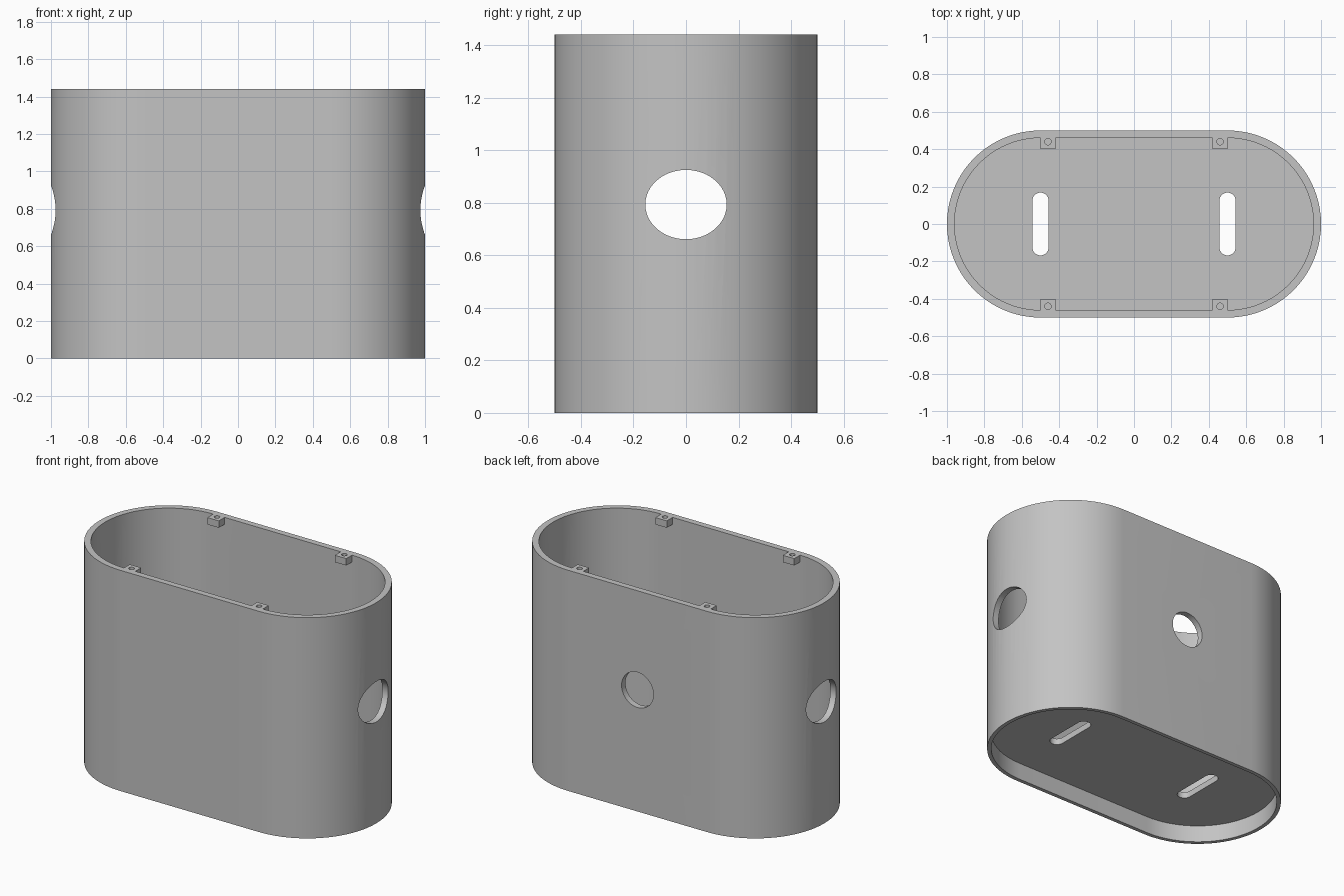
import bpy, bmesh, math

if "Cube" in bpy.data.objects:
    bpy.data.objects.remove(bpy.data.objects["Cube"], do_unlink=True)

HEIGHT, WALL, HALF = 1.44, 0.04, 0.5      # HALF: end radius and half straight run
RECESS, FLOOR_TOP, LIP = 0.11, 0.15, 0.025
HOLE_Z = 0.793

grey = bpy.data.materials.new("plain grey")
grey.use_nodes = True
grey.diffuse_color = (0.55, 0.55, 0.55, 1)
grey.node_tree.nodes["Principled BSDF"].inputs["Base Color"].default_value = grey.diffuse_color


def prism(name, outline, z0, z1):
    """Closed upright prism from a counter-clockwise outline."""
    bm = bmesh.new()
    face = bm.faces.new([bm.verts.new((x, y, z0)) for x, y in outline])
    top = bmesh.ops.extrude_face_region(bm, geom=[face])["geom"]
    verts = [g for g in top if isinstance(g, bmesh.types.BMVert)]
    bmesh.ops.translate(bm, verts=verts, vec=(0, 0, z1 - z0))
    bmesh.ops.recalc_face_normals(bm, faces=bm.faces)
    mesh = bpy.data.meshes.new(name)
    bm.to_mesh(mesh)
    bm.free()
    obj = bpy.data.objects.new(name, mesh)
    bpy.context.collection.objects.link(obj)
    mesh.materials.append(grey)
    return obj


def stadium(run, radius, steps=40):
    """Two half circles joined by straight sides along x."""
    pts = []
    for side in (1, -1):
        for i in range(steps + 1):
            a = math.pi * (i / steps - 0.5)
            pts.append((side * (run + radius * math.cos(a)), side * radius * math.sin(a)))
    return pts


def ellipse(rx, ry, steps=48):
    return [(rx * math.cos(math.tau * i / steps), ry * math.sin(math.tau * i / steps))
            for i in range(steps)]


def cut(target, cutter):
    cutter.hide_render = True
    bpy.context.view_layer.objects.active = target
    mod = target.modifiers.new("cut", 'BOOLEAN')
    mod.operation, mod.solver, mod.object = 'DIFFERENCE', 'EXACT', cutter
    bpy.ops.object.modifier_apply(modifier=mod.name)
    bpy.data.objects.remove(cutter, do_unlink=True)


def smooth(obj):
    bpy.ops.object.select_all(action='DESELECT')
    obj.select_set(True)
    bpy.context.view_layer.objects.active = obj
    bpy.ops.object.shade_smooth_by_angle(angle=math.radians(30))


# Hollow body with the floor raised above a thin bottom lip
body = prism("housing_body", stadium(HALF, HALF), 0, HEIGHT)
cut(body, prism("cavity", stadium(HALF, HALF - WALL), FLOOR_TOP, HEIGHT + 0.2))
cut(body, prism("underside_recess", stadium(HALF, HALF - LIP), -0.2, RECESS))

# Slots through the floor
for x in (-HALF, HALF):
    slot = prism("slot", [(-y + x, u) for u, y in stadium(0.125, 0.043, 16)], 0.05, 0.25)
    cut(body, slot)

# Oval hole through both rounded ends
ends = prism("end_holes", ellipse(0.132, 0.155), -1.2, 1.2)
ends.rotation_euler = (0, math.pi / 2, 0)
ends.location.z = HOLE_Z
cut(body, ends)

# Round hole in the back wall only
back = prism("back_hole", ellipse(0.115, 0.115), -0.2, 0.2)
back.rotation_euler = (math.pi / 2, 0, 0)
back.location = (0, HALF, HOLE_Z)
cut(body, back)
smooth(body)

# Screw tabs flush with the rim, each with a small hole
for x, side in ((-0.46, "right"), (0.46, "left")):
    for s, end in ((-1, "front"), (1, "back")):
        y0, y1 = sorted((s * 0.4, s * (HALF - WALL)))
        tab = prism(f"screw_tab_{end}_{side}",
                    [(x - 0.041, y0), (x + 0.041, y0), (x + 0.041, y1), (x - 0.041, y1)],
                    HEIGHT - 0.045, HEIGHT)
        hole = prism("screw_hole", ellipse(0.017, 0.017, 24), HEIGHT - 0.1, HEIGHT + 0.1)
        hole.location = (x, s * 0.44, 0)
        cut(tab, hole)
        smooth(tab)
